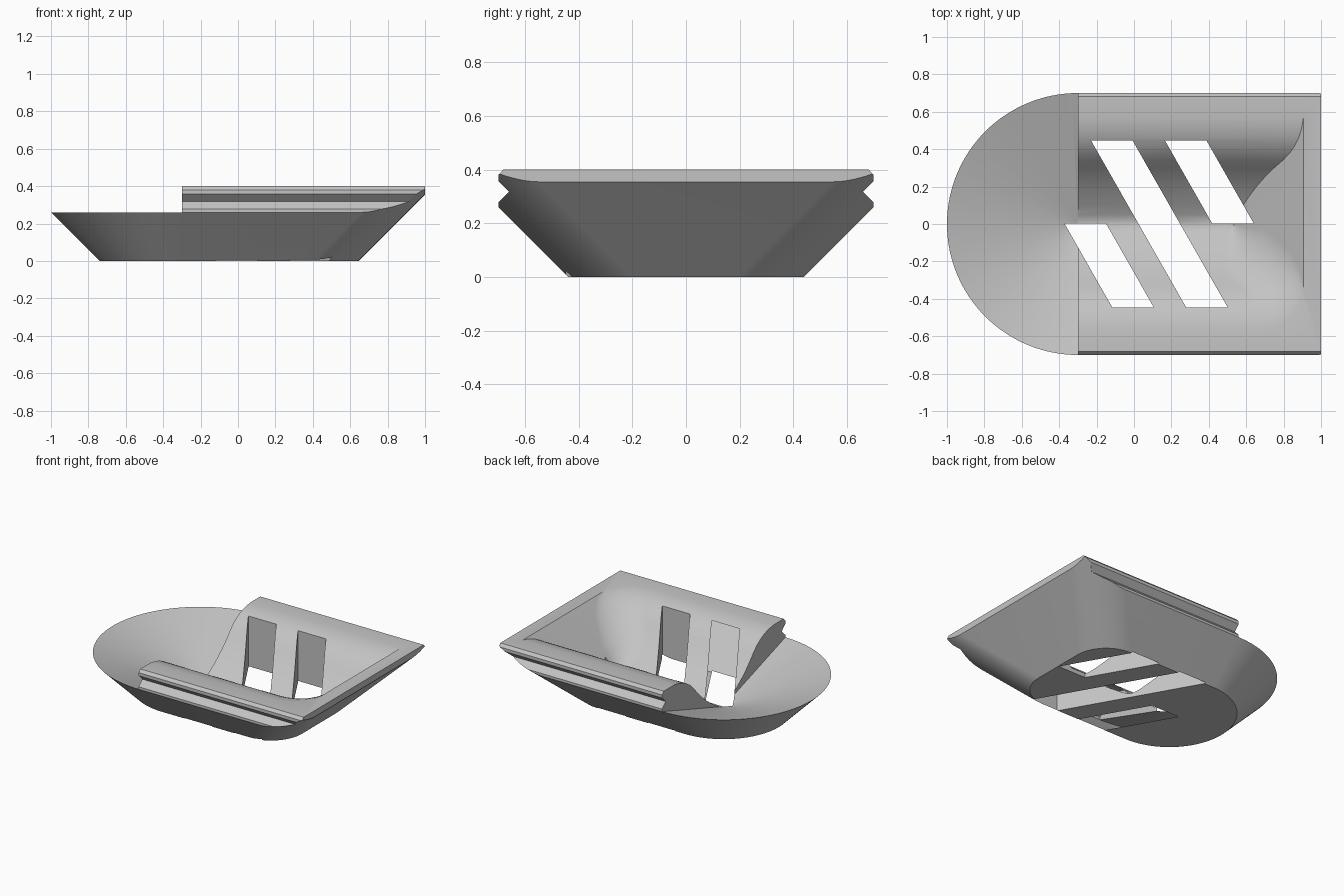
import bpy, bmesh
from math import sin, cos, radians

cube = bpy.data.objects.get("Cube")
if cube:
    bpy.data.objects.remove(cube, do_unlink=True)

SPLIT = -0.30      # where the round bowl meets the straight trough
BASE_W = 0.44      # half width of the underside
BASE_X = 0.645     # end of the underside
TOP = 0.40
FLOOR = 0.03
RIM = 0.26

grey = bpy.data.materials.new("plain_grey")
grey.use_nodes = True
colour = (0.55, 0.55, 0.55, 1)
grey.diffuse_color = colour
grey.node_tree.nodes["Principled BSDF"].inputs["Base Color"].default_value = colour


def arc(cx, cy, r, a0, a1, n):
    return [(cx + r * cos(radians(a0 + (a1 - a0) * i / n)),
             cy + r * sin(radians(a0 + (a1 - a0) * i / n))) for i in range(n + 1)]


def finish(name, bm):
    bmesh.ops.recalc_face_normals(bm, faces=bm.faces)
    mesh = bpy.data.meshes.new(name)
    bm.to_mesh(mesh)
    bm.free()
    obj = bpy.data.objects.new(name, mesh)
    bpy.context.collection.objects.link(obj)
    return obj


def loft(name, rings):
    """Closed solid through rings of 3D points that share one point count."""
    bm = bmesh.new()
    rows = [[bm.verts.new(p) for p in ring] for ring in rings]
    n = len(rows[0])
    for a, b in zip(rows, rows[1:]):
        for i in range(n):
            j = (i + 1) % n
            bm.faces.new((a[i], a[j], b[j], b[i]))
    bm.faces.new(rows[0][::-1])
    bm.faces.new(rows[-1])
    return finish(name, bm)


def prism_z(name, outline, z0, z1):
    return loft(name, [[(x, y, z) for x, y in outline] for z in (z0, z1)])


def prism_x(name, outline, x0, x1):
    return loft(name, [[(x, y, z) for y, z in outline] for x in (x0, x1)])


# Flared body: half cone at one end, constant radius corners at the other
def body_ring(z):
    w, x, r = BASE_W + z, BASE_X + z, 0.245
    pts = (arc(SPLIT, 0, w, 90, 270, 64) + arc(x - r, r - w, r, -90, 0, 20)
           + arc(x - r, w - r, r, 0, 90, 20))
    return [(px, py, z) for px, py in pts]


tray = loft("drain_tray", [body_ring(0), body_ring(TOP)])
tray.data.materials.append(grey)

cutters = []

# Shallow conical bowl at the round end
bm = bmesh.new()
slope = (RIM - FLOOR) / (BASE_W + RIM)
reach = 0.95
rim = arc(SPLIT, 0, reach, 90, 270, 64)
low = [bm.verts.new((x, y, FLOOR + slope * reach)) for x, y in rim]
high = [bm.verts.new((x, y, 0.6)) for x, y in rim]
tip = bm.verts.new((SPLIT, 0, FLOOR))
for i in range(len(rim) - 1):
    bm.faces.new((low[i], low[i + 1], high[i + 1], high[i]))
    bm.faces.new((tip, low[i + 1], low[i]))
bm.faces.new(high)
bm.faces.new((tip, low[0], high[0], high[-1], low[-1]))
cutters.append(finish("bowl_cutter", bm))


# Trough with S-shaped sides, sloped end and one rounded inner corner
def trough_ring(w, z, lift=0.0):
    x = z + 0.505
    r = min(0.23, 0.9 * w)
    pts = ([(SPLIT - 0.002, w), (SPLIT - 0.002, -w)]
           + arc(x - r, r - w, r, -90, 0, 20) + [(x, w)])
    return [(px, py, z + lift) for px, py in pts]


side_curve = [(0.015, FLOOR), (0.05, 0.046), (0.1, 0.078), (0.15, 0.112), (0.2, 0.15),
              (0.25, 0.193), (0.3, 0.244), (0.34, 0.29), (0.38, 0.328),
              (0.42, 0.355), (0.46, 0.375), (0.51, 0.391), (0.565, TOP)]
rings = [trough_ring(w, z) for w, z in side_curve]
rings.append(trough_ring(*side_curve[-1], lift=0.1))
cutters.append(loft("trough_cutter", rings))

# Grooved sides
groove = [(0.95, 0.2), (0.7, 0.2), (0.7, 0.278), (0.66, 0.318),
          (0.7, 0.358), (0.7, 0.38), (0.68, 0.402), (0.68, 0.45), (0.95, 0.45)]
for side in (1, -1):
    cutters.append(prism_x("groove_cutter", [(side * y, z) for y, z in groove], -0.4, 1.2))

# Flat end edge
cutters.append(prism_z("end_cutter", [(1, -1), (1.3, -1), (1.3, 1), (1, 1)], -0.1, 0.6))

# Slanted drain slots: left edge x, upper y, lower y
END, MID, WIDTH, SLANT = 0.447, 0.003, 0.222, 0.57
for x, y0, y1 in ((-0.23, END, -END), (0.165, END, MID), (-0.372, MID, -END)):
    x1 = x + (y0 - y1) * SLANT
    outline = [(x, y0), (x1, y1), (x1 + WIDTH, y1), (x + WIDTH, y0)]
    cutters.append(prism_z("slot_cutter", outline, -0.1, 0.6))

# Cut everything out and drop the helpers
bpy.ops.object.select_all(action='DESELECT')
tray.select_set(True)
bpy.context.view_layer.objects.active = tray
for cutter in cutters:
    cutter.hide_render = True
    mod = tray.modifiers.new("cut", 'BOOLEAN')
    mod.operation = 'DIFFERENCE'
    mod.solver = 'EXACT'
    mod.object = cutter
    bpy.ops.object.modifier_apply(modifier=mod.name)
    bpy.data.objects.remove(cutter, do_unlink=True)

bpy.ops.object.shade_smooth_by_angle(angle=radians(25))
